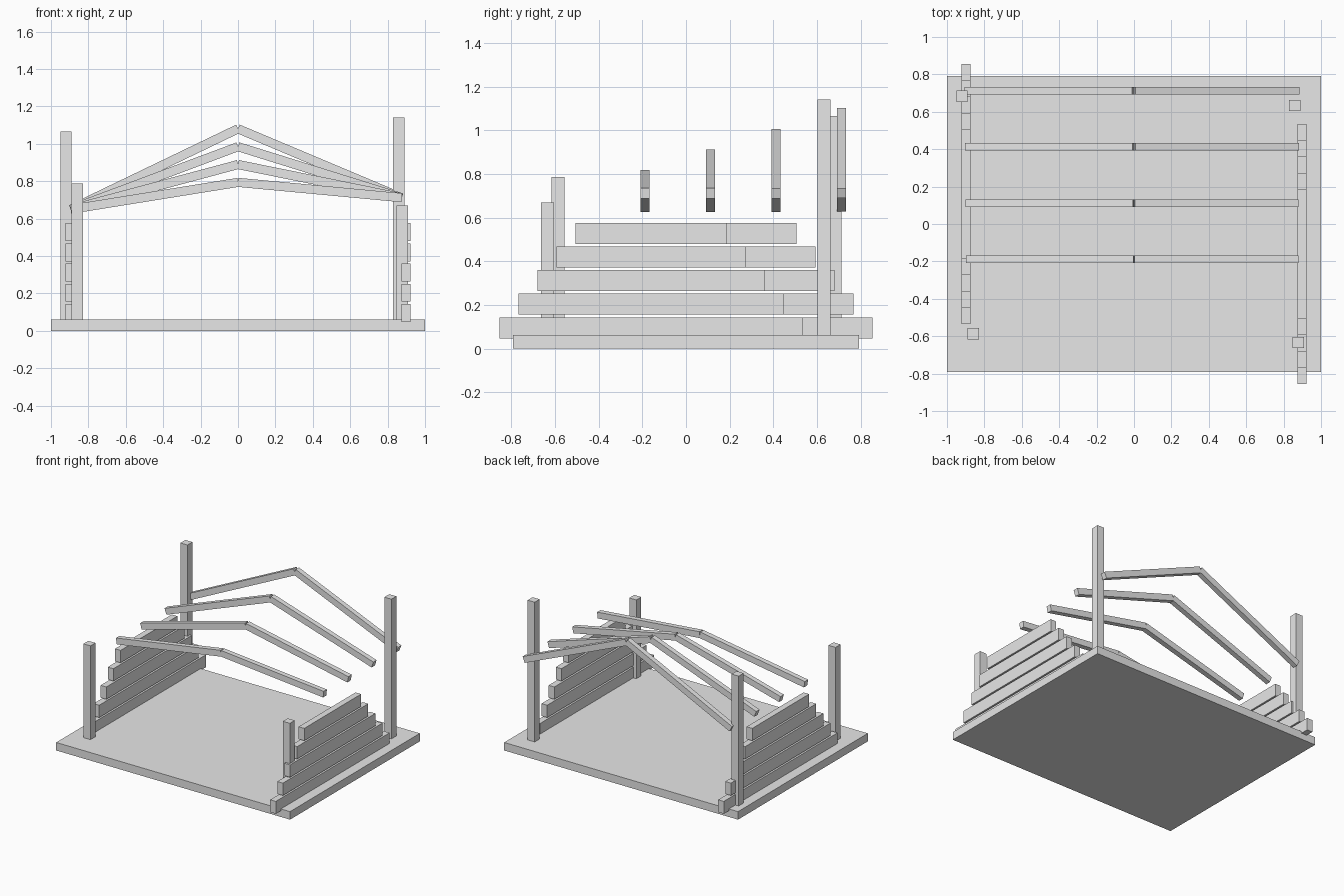
import bpy, math

if "Cube" in bpy.data.objects:
    bpy.data.objects.remove(bpy.data.objects["Cube"])

grey = bpy.data.materials.new("plain_grey")
grey.diffuse_color = (0.8, 0.8, 0.8, 1)
grey.use_nodes = True
grey.node_tree.nodes["Principled BSDF"].inputs["Base Color"].default_value = grey.diffuse_color


def box(name, centre, size, pitch=0.0):
    """Box of a given size, optionally tilted about the y axis."""
    bpy.ops.mesh.primitive_cube_add(size=1)
    ob = bpy.context.object
    ob.name = name
    for v in ob.data.vertices:
        v.co = [c * s for c, s in zip(v.co, size)]
    ob.location = centre
    ob.rotation_euler[1] = pitch
    ob.data.materials.append(grey)
    return ob


# Floor slab
BASE_TOP = 0.062
box("floor_slab", (0, 0, BASE_TOP / 2), (2, 1.585, BASE_TOP))

# Corner posts of uneven height
for name, x, y, top in (("back_left_post", -0.92, 0.683, 1.066),
                        ("back_right_post", 0.86, 0.633, 1.142),
                        ("front_left_post", -0.86, -0.587, 0.787),
                        ("front_right_post", 0.878, -0.634, 0.671)):
    box(name, (x, y, (BASE_TOP + top) / 2), (0.06, 0.06, top - BASE_TOP))

# Stepped plank walls, each plank shorter than the one below
for side, label in ((-1, "left"), (1, "right")):
    for i in range(5):
        box(f"{label}_wall_plank_{i + 1}",
            (side * 0.898, -side * 0.16, 0.096 + 0.108 * i),
            (0.048, 1.39 - 0.174 * i, 0.096))


def rafter(name, y, x0, z0, x1, z1):
    """Beam whose centre line runs between two points in the xz plane."""
    length = math.hypot(x1 - x0, z1 - z0)
    box(name, ((x0 + x1) / 2, y, (z0 + z1) / 2), (length, 0.04, 0.048),
        -math.atan2(z1 - z0, x1 - x0))


# Rafter pairs, the ridge rising towards the back
for i in range(4):
    y, ridge = -0.188 + 0.3 * i, 0.794 + 0.0955 * i
    rafter(f"left_rafter_{i + 1}", y, -0.895, 0.65, 0, ridge)
    rafter(f"right_rafter_{i + 1}", y, 0, ridge, 0.876, 0.712)
